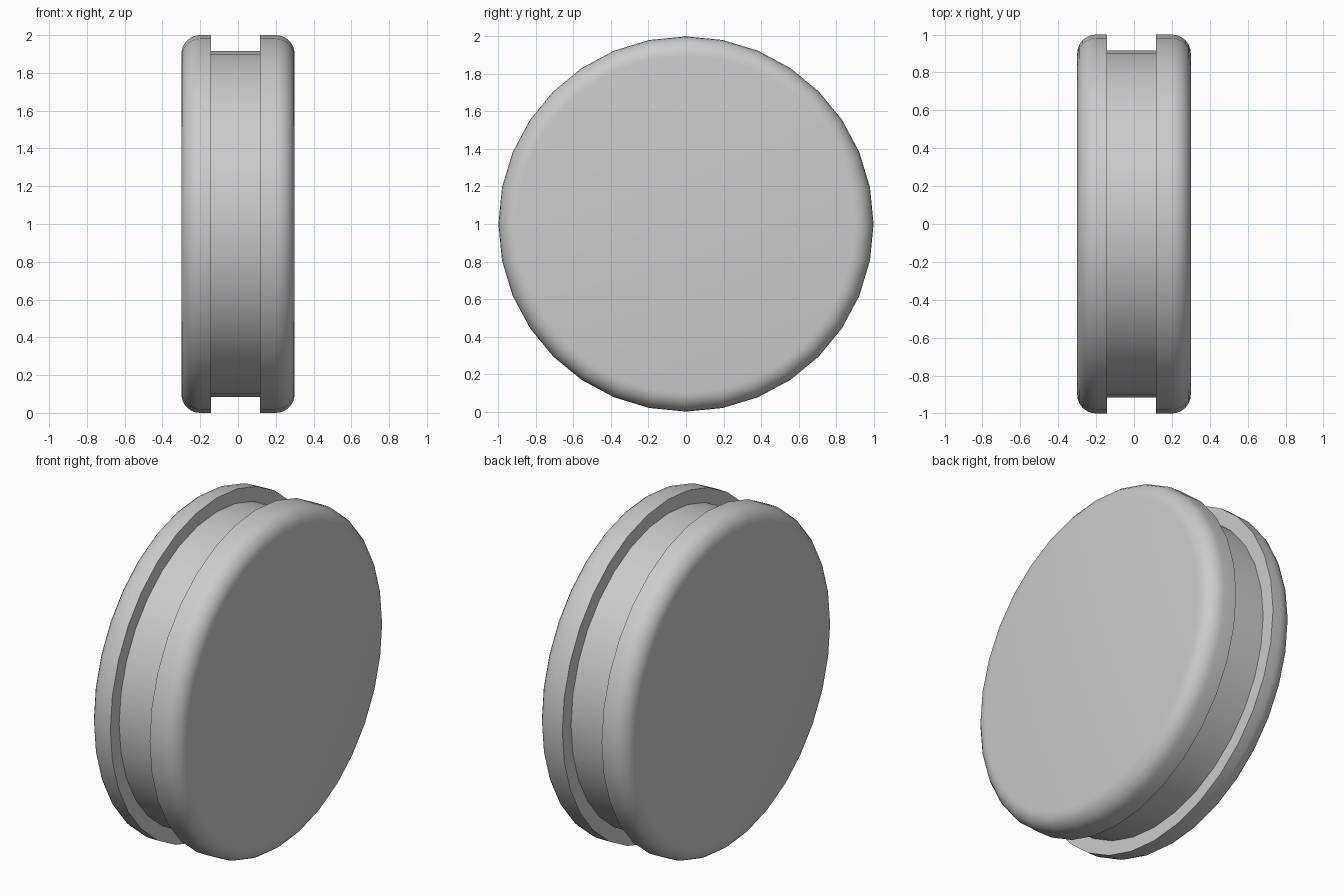
import bpy, bmesh
from math import pi, sin, cos

if "Cube" in bpy.data.objects:
    bpy.data.objects.remove(bpy.data.objects["Cube"])

SEGMENTS = 32      # sides around the wheel
R, HALF = 1.0, 0.3 # outer radius, half width
ROUND = 0.1        # rim corner radius
STEPS = 6


def corner(side):
    """Quarter-round from the flat face out to the rim, as (x, radius)."""
    return [(side * (HALF - ROUND + ROUND * cos(a)), R - ROUND + ROUND * sin(a))
            for a in (pi / 2 * i / STEPS for i in range(STEPS + 1))]


# Half profile: left rim, groove, right rim
profile = corner(-1) + [(-0.143, R), (-0.143, 0.917), (0.117, 0.917), (0.117, R)] + corner(1)[::-1]

# Revolve the profile around the x axis
bm = bmesh.new()
rings = [[bm.verts.new((x, r * sin(2 * pi * i / SEGMENTS), R + r * cos(2 * pi * i / SEGMENTS)))
          for i in range(SEGMENTS)] for x, r in profile]
for a, b in zip(rings, rings[1:]):
    for i in range(SEGMENTS):
        j = (i + 1) % SEGMENTS
        bm.faces.new((a[i], a[j], b[j], b[i]))

# Flat discs on both sides
bm.faces.new(rings[0])
bm.faces.new(rings[-1])
bmesh.ops.recalc_face_normals(bm, faces=bm.faces)

mesh = bpy.data.meshes.new("grooved_wheel")
bm.to_mesh(mesh)
bm.free()
wheel = bpy.data.objects.new("grooved_wheel", mesh)
bpy.context.collection.objects.link(wheel)
bpy.context.view_layer.objects.active = wheel
wheel.select_set(True)
bpy.ops.object.shade_smooth_by_angle(angle=pi / 6)
